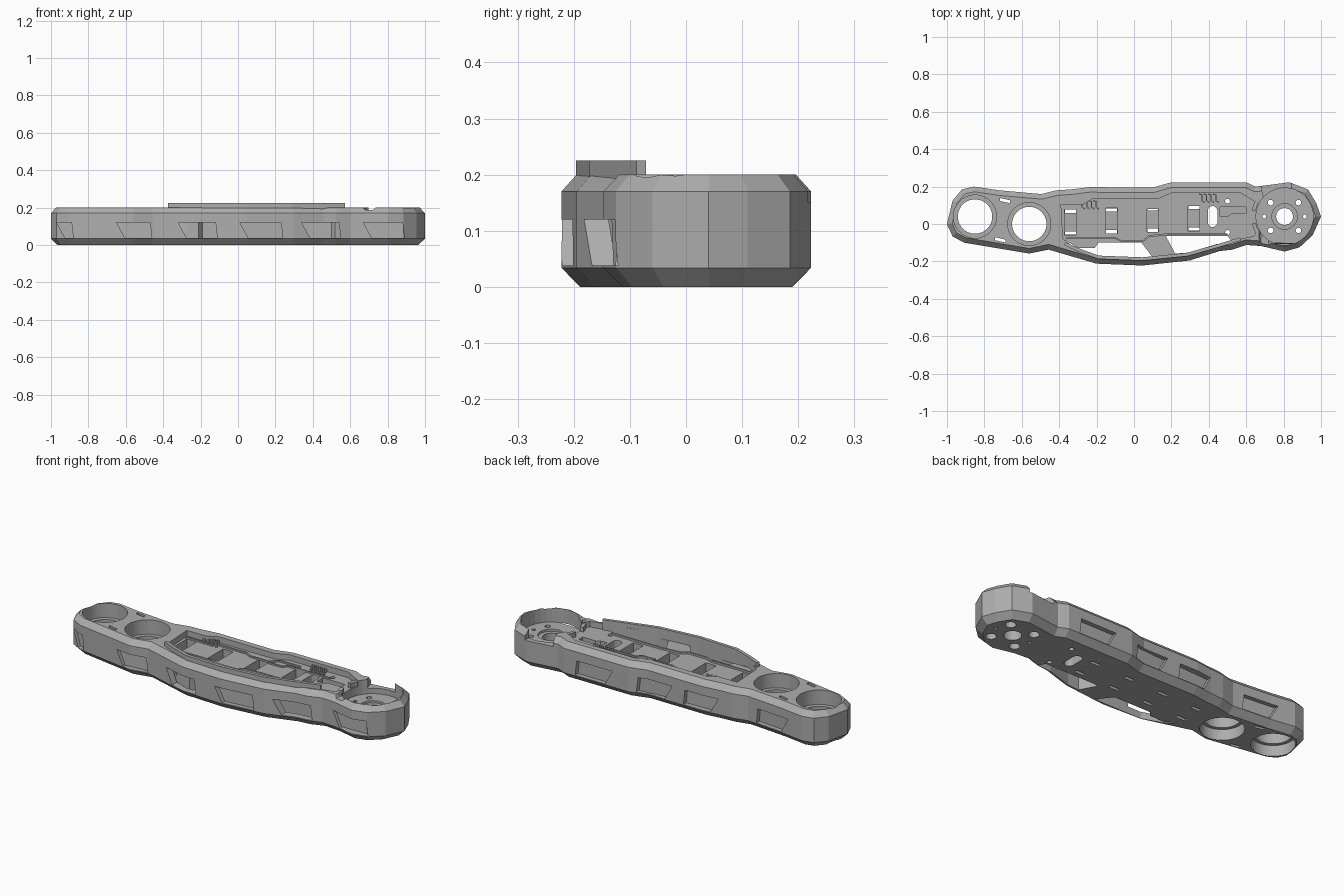
import bpy, bmesh, math
from mathutils import Vector

if "Cube" in bpy.data.objects:
    bpy.data.objects.remove(bpy.data.objects["Cube"])

grey = bpy.data.materials.new("mid grey")
grey.diffuse_color = (0.42, 0.42, 0.42, 1)
grey.use_nodes = True
grey.node_tree.nodes["Principled BSDF"].inputs["Base Color"].default_value = grey.diffuse_color


def make(name, rings):
    """Closed solid lofted through rings of equal point count."""
    bm = bmesh.new()
    vr = [[bm.verts.new(p) for p in r] for r in rings]
    n = len(vr[0])
    for a, b in zip(vr, vr[1:]):
        for i in range(n):
            j = (i + 1) % n
            bm.faces.new((a[i], a[j], b[j], b[i]))
    bm.faces.new(vr[0][::-1])
    bm.faces.new(vr[-1])
    bmesh.ops.recalc_face_normals(bm, faces=bm.faces)
    me = bpy.data.meshes.new(name)
    bm.to_mesh(me)
    bm.free()
    me.materials.append(grey)
    ob = bpy.data.objects.new(name, me)
    bpy.context.collection.objects.link(ob)
    return ob


def prism(name, pts, z0, z1):
    return make(name, [[(x, y, z) for x, y in pts] for z in (z0, z1)])


def box(name, x, y, w, d, z0, z1):
    return prism(name, [(x - w / 2, y - d / 2), (x + w / 2, y - d / 2),
                        (x + w / 2, y + d / 2), (x - w / 2, y + d / 2)], z0, z1)


def circle(x, y, r, n=32):
    return [(x + r * math.cos(2 * math.pi * i / n), y + r * math.sin(2 * math.pi * i / n)) for i in range(n)]


def strip(name, path, w, z0, z1):
    """Flat-sided bar of width w following a path."""
    left, right = [], []
    for i, p in enumerate(path):
        a, b = Vector(path[max(i - 1, 0)]), Vector(path[min(i + 1, len(path) - 1)])
        t = (b - a).normalized()
        nrm = Vector((-t.y, t.x)) * w / 2
        left.append(tuple(Vector(p) + nrm))
        right.append(tuple(Vector(p) - nrm))
    return prism(name, left + right[::-1], z0, z1)


def cut(ob, cutter):
    m = ob.modifiers.new("cut", 'BOOLEAN')
    m.operation, m.solver, m.object = 'DIFFERENCE', 'EXACT', cutter
    bpy.context.view_layer.objects.active = ob
    bpy.ops.object.modifier_apply(modifier=m.name)
    bpy.data.objects.remove(cutter)


# Outline, counter-clockwise: front edge left to right, then back edge right to left
FRONT = [(-1, 0.0), (-0.97, -0.067), (-0.907, -0.1), (-0.56, -0.158), (-0.457, -0.137), (-0.2, -0.212),
         (0.045, -0.222), (0.297, -0.195), (0.457, -0.145), (0.527, -0.137), (0.6, -0.112), (0.68, -0.118),
         (0.805, -0.147), (0.885, -0.125), (0.955, -0.06), (1, 0.04)]
BACK = [(0.975, 0.11), (0.93, 0.185), (0.83, 0.223), (0.7, 0.206), (0.65, 0.2), (0.6, 0.223), (0.2, 0.223),
        (0.1, 0.195), (-0.24, 0.197), (-0.335, 0.185), (-0.415, 0.18), (-0.495, 0.16), (-0.72, 0.18),
        (-0.855, 0.2), (-0.92, 0.185), (-0.97, 0.125)]
OUT = FRONT + BACK


def inset(pts, d):
    res, n = [], len(pts)
    for i in range(n):
        p, a, b = Vector(pts[i]), Vector(pts[i - 1]), Vector(pts[(i + 1) % n])
        n1, n2 = [Vector((-e.y, e.x)).normalized() for e in (p - a, b - p)]
        m = (n1 + n2).normalized()
        res.append(tuple(p + m * d / max(m.dot(n1), 0.5)))
    return res


def edge_y(edge, x):
    pts = sorted(edge)
    for (x0, y0), (x1, y1) in zip(pts, pts[1:]):
        if x0 <= x <= x1:
            return y0 + (y1 - y0) * (x - x0) / (x1 - x0)
    return pts[-1][1]


# Chamfered arm body
body = make("arm_body", [[(x, y, z) for x, y in inset(OUT, d)]
                         for d, z in ((0.033, 0), (0, 0.034), (0, 0.17), (0.027, 0.2))])

# Two large stepped bores at the left end, with small slots beside them
for x, y in ((-0.85, 0.04), (-0.56, 0.0)):
    cut(body, prism("bore", circle(x, y, 0.092, 40), -0.1, 0.3))
    cut(body, prism("top_bore", circle(x, y, 0.115, 40), 0.12, 0.3))
    cut(body, prism("under_bore", circle(x, y, 0.11, 40), -0.1, 0.06))
for x, y, s in ((-0.69, 0.125, -0.006), (-0.715, -0.085, -0.006)):
    cut(body, prism("slot", [(x - 0.027, y - 0.008 - s), (x + 0.027, y - 0.008 + s),
                             (x + 0.027, y + 0.008 + s), (x - 0.027, y + 0.008 - s)], -0.1, 0.3))

# Recessed panel on the top
cut(body, prism("panel_recess", [
    (-0.38, -0.08), (-0.3, -0.13), (-0.19, -0.172), (0.06, -0.18), (0.28, -0.155), (0.45, -0.105),
    (0.64, -0.065), (0.68, 0.0), (0.68, 0.1), (0.62, 0.135), (0.57, 0.165), (0.2, 0.165), (0.13, 0.135),
    (-0.22, 0.135), (-0.27, 0.105), (-0.39, 0.105)], 0.168, 0.3))

# Open gaps between the panel and the front bow
cut(body, prism("gap_left", [(-0.37, -0.085), (-0.31, -0.135), (-0.19, -0.178), (0.1, -0.178),
                             (0.04, -0.1), (-0.19, -0.1), (-0.21, -0.128), (-0.3, -0.128)], -0.1, 0.3))
cut(body, prism("gap_right", [(0.17, -0.065), (0.22, -0.158), (0.29, -0.153), (0.44, -0.108),
                              (0.53, -0.1), (0.5, -0.065)], -0.1, 0.3))

# Rectangular pockets with thin slots through the floor
for x, y in ((-0.34, 0.01), (-0.12, 0.017), (0.1, 0.024), (0.32, 0.031)):
    cut(body, box("pocket", x, y, 0.062, 0.135, 0.04, 0.3))
    for s in (-1, 1):
        cut(body, box("floor_slot", x, y + s * 0.058, 0.058, 0.018, -0.1, 0.1))

# Oval cable hole, connector pocket and screw holes
oval = [(0.42 + 0.026 * math.cos(a), 0.04 + 0.026 * math.sin(a) + (0.03 if a < math.pi else -0.03))
        for a in [math.pi * (i + 0.5) / 8 for i in range(16)]]
cut(body, prism("cable_hole", oval, -0.1, 0.3))
cut(body, prism("connector_pocket", [(0.46, 0.09), (0.46, 0.04), (0.5, 0.04), (0.52, 0.055),
                                     (0.6, 0.055), (0.6, 0.09)], 0.1, 0.3))
for y in (0.122, -0.045):
    cut(body, prism("screw_hole", circle(0.5, y, 0.013, 12), -0.1, 0.3))

# Round mount at the right end
CX, CY = 0.805, 0.04
cut(body, prism("mount_recess", circle(CX, CY, 0.153, 32), 0.12, 0.3))
cut(body, prism("mount_bore", circle(CX, CY, 0.045, 24), -0.1, 0.3))
cut(body, prism("mount_ring", circle(CX, CY, 0.068, 24), 0.108, 0.3))
for k in range(4):
    a = math.pi / 4 + k * math.pi / 2
    x, y = CX + 0.105 * math.cos(a), CY + 0.105 * math.sin(a)
    cut(body, prism("bolt_hole", circle(x, y, 0.015, 12), -0.1, 0.3))
    cut(body, prism("bolt_seat", circle(x, y, 0.027, 16), -0.1, 0.03))
for s in (-1, 1):
    cut(body, prism("pin_hole", circle(CX + s * 0.108, CY, 0.01, 10), -0.1, 0.3))
# Openings in the mount wall, back and front
cut(body, prism("back_opening", [(0.69, 0.15), (0.83, 0.15), (0.86, 0.3), (0.66, 0.3)], 0.15, 0.3))
cut(body, make("front_notch", [[(0.66, y, 0.21), (0.68, y, 0.186), (0.72, y, 0.186), (0.75, y, 0.21)]
                               for y in (-0.2, 0.0)]))

# Slanted windows in the side walls
def window(edge, side, x0, x1, depth):
    rows = []
    for z, sk in ((0.038, 0.045), (0.12, 0)):
        a, b = x0 + sk, x1 + sk * 0.2
        ya, yb = edge_y(edge, a), edge_y(edge, b)
        rows.append([(a, ya - side * depth, z), (b, yb - side * depth, z),
                     (b, yb + side * 0.05, z), (a, ya + side * 0.05, z)])
    cut(body, make("window", rows))


for x0, x1, d in ((-0.97, -0.89, 0.02), (-0.65, -0.47, 0.02), (-0.32, -0.12, 0.06), (0.01, 0.23, 0.025),
                  (0.34, 0.54, 0.05), (0.67, 0.88, 0.02)):
    window(FRONT, -1, x0, x1, d)
for x0, x1 in ((-0.76, -0.56), (-0.33, -0.13), (-0.05, 0.15), (0.3, 0.52)):
    window(BACK, 1, x0, x1, 0.025)

# Raised rail along the front bow
strip("front_rail", [(-0.37, -0.105), (-0.3, -0.138), (-0.19, -0.178), (0.045, -0.187), (0.285, -0.163),
                     (0.45, -0.116), (0.57, -0.08)], 0.018, 0.14, 0.225)

# Raised traces on the panel
Z = 0.166
strip("trace_back", [(-0.38, 0.085), (-0.22, 0.085), (-0.19, 0.105), (-0.02, 0.105), (0.02, 0.085),
                     (0.13, 0.085), (0.17, 0.125), (0.3, 0.125)], 0.01, Z, 0.176)
strip("trace_middle", [(0.14, 0.075), (0.22, 0.075), (0.24, 0.1), (0.46, 0.1), (0.5, 0.1)], 0.008, Z, 0.176)
strip("trace_front", [(-0.36, -0.075), (-0.1, -0.075), (-0.07, -0.09), (0.05, -0.09), (0.08, -0.065),
                      (0.18, -0.055), (0.5, -0.055)], 0.01, Z, 0.178)
for cx, cy in ((-0.24, 0.1), (0.4, 0.135)):
    for i in range(4):
        x = cx + (i - 1.5) * 0.025
        strip("comb_tooth", [(x - 0.015, cy + 0.025), (x, cy + 0.02), (x, cy - 0.01), (x + 0.015, cy - 0.02)],
              0.008, Z, 0.186)

# Curved lip between panel and mount
strip("mount_lip", [(CX + 0.168 * math.cos(a), CY + 0.168 * math.sin(a))
                    for a in [math.radians(140 + 10 * i) for i in range(4)]], 0.02, 0.11, 0.195)
strip("mount_lip_front", [(CX + 0.168 * math.cos(a), CY + 0.168 * math.sin(a))
                          for a in [math.radians(192 + 10 * i) for i in range(4)]], 0.02, 0.11, 0.195)
